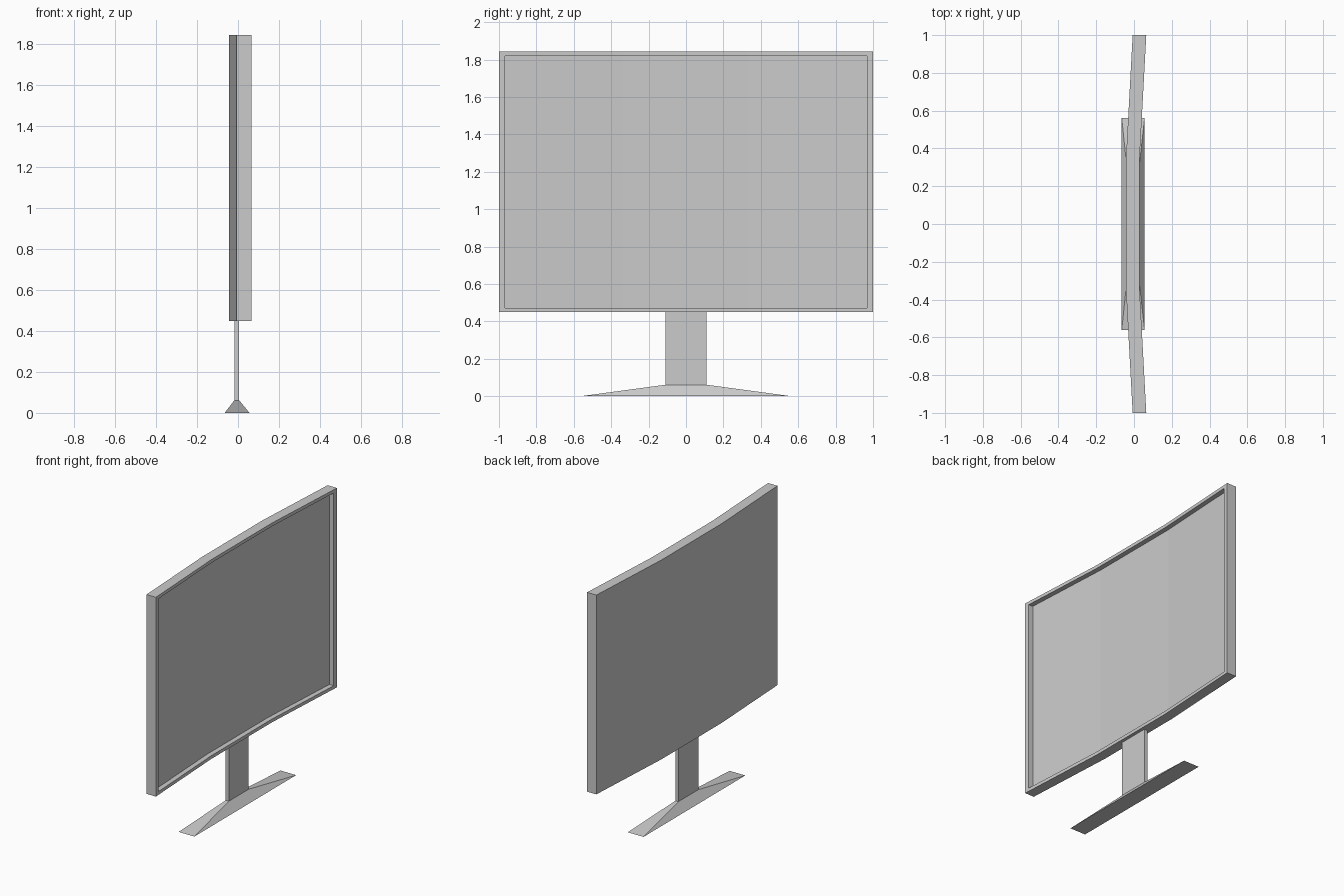
import bpy, bmesh

if "Cube" in bpy.data.objects:
    bpy.data.objects.remove(bpy.data.objects["Cube"])


def make_object(name, bm):
    bmesh.ops.recalc_face_normals(bm, faces=bm.faces)
    mesh = bpy.data.meshes.new(name)
    bm.to_mesh(mesh)
    bm.free()
    obj = bpy.data.objects.new(name, mesh)
    bpy.context.collection.objects.link(obj)
    return obj


def bent_x(y):
    # back surface of the three-panel curve: flat middle, wings swept forward
    return -0.043 + max(0, abs(y) - KINK) / (1 - KINK) * 0.036


def curved_slab(name, half_width, z0, z1, near, far):
    # plan outline of the curve, extruded upwards
    ys = [-half_width, -KINK, KINK, half_width]
    outline = [(bent_x(y) + near, y) for y in ys]
    outline += [(bent_x(y) + far, y) for y in reversed(ys)]
    bm = bmesh.new()
    face = bm.faces.new([bm.verts.new((x, y, z0)) for x, y in outline])
    top = bmesh.ops.extrude_face_region(bm, geom=[face])["geom"]
    bmesh.ops.translate(bm, vec=(0, 0, z1 - z0),
                        verts=[v for v in top if isinstance(v, bmesh.types.BMVert)])
    return make_object(name, bm)


def tapered_block(name, bottom, top):
    # each level: (x0, x1, half depth along y, z)
    bm = bmesh.new()
    verts = [bm.verts.new((x, y, z)) for x0, x1, h, z in (bottom, top)
             for x, y in ((x0, -h), (x1, -h), (x1, h), (x0, h))]
    bmesh.ops.convex_hull(bm, input=verts)
    bmesh.ops.dissolve_limit(bm, angle_limit=0.01, verts=bm.verts, edges=bm.edges)
    return make_object(name, bm)


KINK = 0.335

# screen housing with recessed display
housing = curved_slab("screen_housing", 1.0, 0.449, 1.842, 0, 0.072)
cutter = curved_slab("recess_cutter", 0.967, 0.472, 1.819, 0.038, 0.2)
cutter.hide_render = True
cutter.hide_viewport = True
cut = housing.modifiers.new("recess", 'BOOLEAN')
cut.operation = 'DIFFERENCE'
cut.solver = 'EXACT'
cut.object = cutter

# stand
tapered_block("stand_neck", (-0.018, 0.006, 0.11, 0.061), (-0.018, 0.006, 0.11, 0.449))
tapered_block("stand_base", (-0.065, 0.056, 0.562, 0), (-0.018, 0.006, 0.11, 0.061))
